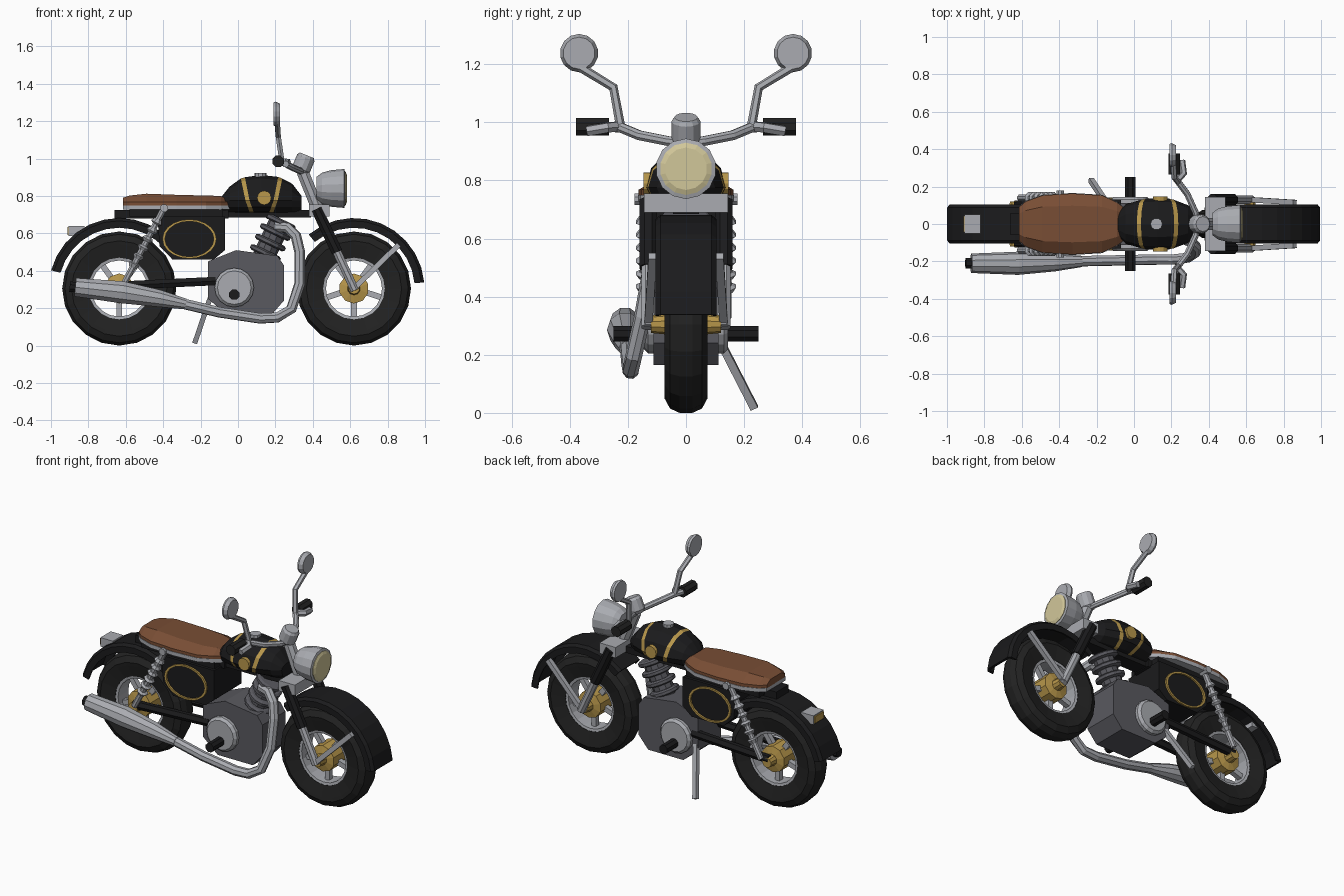
import bpy, bmesh
from math import sin, cos, pi, radians
from mathutils import Vector

if "Cube" in bpy.data.objects:
    bpy.data.objects.remove(bpy.data.objects["Cube"])


def material(name, r, g, b):
    m = bpy.data.materials.new(name)
    m.use_nodes = True
    m.diffuse_color = (r, g, b, 1)
    m.node_tree.nodes["Principled BSDF"].inputs["Base Color"].default_value = (r, g, b, 1)
    return m


RUBBER = material("rubber", .016, .016, .016)
BLACK = material("black paint", .011, .011, .012)
SILVER = material("silver", .40, .41, .44)
STEEL = material("dark steel", .10, .10, .115)
GOLD = material("gold", .48, .31, .07)
LEATHER = material("brown leather", .19, .075, .035)
LENS = material("cream lens", .64, .57, .32)


def loft(name, rings, mat, closed=False, caps=True, second=None, bands=()):
    """Skin equal-sized rings; segments listed in bands take the second material."""
    bm = bmesh.new()
    vs = [[bm.verts.new(p) for p in ring] for ring in rings]
    n, k = len(rings[0]), len(rings)
    for i in range(k if closed else k - 1):
        for j in range(n):
            a, b = vs[i], vs[(i + 1) % k]
            f = bm.faces.new((a[j], a[(j + 1) % n], b[(j + 1) % n], b[j]))
            f.material_index = 1 if i in bands else 0
    if caps and not closed:
        bm.faces.new(vs[0])
        bm.faces.new(vs[-1])
    bmesh.ops.recalc_face_normals(bm, faces=bm.faces[:])
    me = bpy.data.meshes.new(name)
    bm.to_mesh(me)
    bm.free()
    me.materials.append(mat)
    if second:
        me.materials.append(second)
    ob = bpy.data.objects.new(name, me)
    bpy.context.collection.objects.link(ob)
    return ob


def sweep(name, path, radii, mat, n=8):
    """Round tube along a path, one radius or one per point."""
    pts = [Vector(p) for p in path]
    if not isinstance(radii, (list, tuple)):
        radii = [radii] * len(pts)
    rings, side = [], None
    for i, p in enumerate(pts):
        t = (pts[min(i + 1, len(pts) - 1)] - pts[max(i - 1, 0)]).normalized()
        if side is None:
            side = t.cross(Vector((0, 1, 0)) if abs(t.y) < .8 else Vector((1, 0, 0)))
        side = (side - t * side.dot(t)).normalized()
        up = t.cross(side)
        turn = [2 * pi * (j + .5) / n for j in range(n)]
        rings.append([p + (side * cos(a) + up * sin(a)) * radii[i] for a in turn])
    return loft(name, rings, mat)


def lathe(name, origin, axis, profile, mat, n=12):
    """Turned part: profile is (distance along axis, radius)."""
    o, d = Vector(origin), Vector(axis).normalized()
    u = d.cross(Vector((0, 1, 0)) if abs(d.y) < .8 else Vector((1, 0, 0))).normalized()
    v = d.cross(u)
    rings = [[o + d * h + (u * cos(2 * pi * j / n) + v * sin(2 * pi * j / n)) * r
              for j in range(n)] for h, r in profile]
    return loft(name, rings, mat)


def prism(name, outline, y0, y1, mat):
    return loft(name, [[(x, y, z) for x, z in outline] for y in (y0, y1)], mat)


def box(name, x0, x1, y, z0, z1, mat):
    return prism(name, [(x0, z0), (x1, z0), (x1, z1), (x0, z1)], -y, y, mat)


def around(name, cx, cz, section, angles, mat, closed, sx=1, sz=1):
    """Carry a (y, radius) section around a horizontal cross axis."""
    rings = [[(cx + sx * r * cos(a), y, cz + sz * r * sin(a)) for y, r in section]
             for a in angles]
    return loft(name, rings, mat, closed)


def mirrored(half):
    return half + [(-y, r) for y, r in reversed(half)]


def turn(n):
    return [2 * pi * i / n for i in range(n)]


# Wheels and fenders
AXLE = .305
tyre = mirrored([(.055, .165), (.07, .235), (.074, .255), (.055, .29), (.022, .305)])
rim = mirrored([(.05, .15), (.055, .175)])
fender = mirrored([(.095, .325), (.105, .325), (.105, .362), (.088, .377)])
fender += [(-.085, .362), (.085, .362)]
for end, x, a0, a1 in (("front", .62, 5, 130), ("rear", -.635, 40, 165)):
    around(end + "_tyre", x, AXLE, tyre, turn(20), RUBBER, True)
    around(end + "_rim", x, AXLE, rim, turn(20), SILVER, True)
    for i in range(5):
        a = radians(72 * i - 90)
        sweep(end + "_spoke", [(x, 0, AXLE), (x + .16 * cos(a), 0, AXLE + .16 * sin(a))],
              .022, SILVER, 4)
    lathe(end + "_hub", (x, 0, AXLE), (0, 1, 0),
          [(-.12, .03), (-.07, .035), (-.06, .08), (.06, .08), (.07, .035), (.12, .03)], GOLD, 10)
    arc = [radians(a0 + (a1 - a0) * i / 10) for i in range(11)]
    around(end + "_fender", x, AXLE, fender, arc, BLACK, False)

# Parts that repeat on both sides
for s in (-1, 1):
    y = s * .13
    sweep("fork_upper", [(.42, y, .73), (.53, y, .50)], .032, BLACK)
    sweep("fork_lower", [(.525, y, .51), (.625, y, .295)], .025, SILVER)
    sweep("fender_stay", [(.62, y, .305), (.86, s * .115, .54)], .02, SILVER, 4)
    sweep("swing_arm", [(-.64, s * .1, .32), (-.12, s * .1, .345)], .026, BLACK, 6)

    # Shock absorber with spring collars
    top, low = Vector((-.395, s * .14, .735)), Vector((-.61, s * .14, .33))
    sweep("shock_rod", [top, low], .018, SILVER)
    for i in range(6):
        c = top.lerp(low, .15 + .115 * i)
        sweep("shock_spring", [c, c.lerp(low, .05), top.lerp(low, .21 + .115 * i)],
              [.022, .034, .022], SILVER)
    sweep("shock_bolt", [(-.395, s * .12, .735), (-.395, s * .178, .735)], .022, SILVER)

    # Side panel ring
    around("panel_ring", -.26, .57, [(s * .12, .9), (s * .12, 1), (s * .143, 1), (s * .143, .9)],
           turn(20), GOLD, True, .145, .105)

    # Engine cover and foot peg
    lathe("engine_cover", (-.02, s * .10, .31), (0, s, 0), [(0, .105), (.03, .105), (.045, .09)],
          SILVER, 16)
    sweep("foot_peg", [(-.02, s * .12, .272), (-.02, s * .25, .272)], .029, BLACK)

    # Handlebar, grip, lever and mirror
    sweep("handlebar", [(.34, 0, .93), (.33, s * .06, .935), (.285, s * .16, .955),
                        (.24, s * .22, .98), (.215, s * .27, .985), (.215, s * .37, .985)],
          .018, SILVER)
    sweep("grip", [(.215, s * .265, .985), (.215, s * .378, .985)], .033, RUBBER)
    sweep("lever", [(.235, s * .24, .985), (.265, s * .27, .982), (.255, s * .34, .97)], .019,
          SILVER, 6)
    sweep("mirror_stem", [(.235, s * .225, .985), (.215, s * .25, 1.12), (.21, s * .365, 1.19)],
          .016, SILVER, 6)
    lathe("mirror", (.19, s * .368, 1.238), (1, 0, 0), [(0, .062), (.012, .066), (.034, .055)],
          SILVER, 14)

# Steering head and gauge
box("fork_bracket", .38, .49, .145, .69, .755, SILVER)
sweep("steering_column", [(.43, 0, .72), (.345, 0, .93)], .035, SILVER)
lathe("gauge", (.33, 0, .925), (.38, 0, .92), [(0, .035), (.02, .05), (.085, .05), (.1, .04)],
      SILVER)

# Headlight
lathe("headlight_shell", (.42, 0, .84), (1, 0, 0),
      [(0, .062), (.03, .085), (.08, .098), (.148, .104), (.152, .09)], SILVER, 14)
lathe("headlight_lens", (.565, 0, .84), (1, 0, 0), [(0, .09), (.01, .09), (.017, .073)], LENS, 14)

# Tank: x, half width, crown height, lean of the section
tank = [(-.085, .06, .80, 0), (-.045, .105, .85, 0), (.04, .13, .893, -.025),
        (.062, .135, .90, -.025), (.125, .138, .912, 0), (.19, .135, .902, .025),
        (.212, .13, .893, .025), (.29, .1, .865, 0), (.34, .06, .80, 0)]
rings = []
for x, w, crown, lean in tank:
    ring = []
    for j in range(12):
        a = pi * j / 6
        h = sin(a) * ((crown - .775) if sin(a) > 0 else .07)
        ring.append((x + lean * sin(a), w * cos(a), .775 + h))
    rings.append(ring)
loft("fuel_tank", rings, BLACK, second=GOLD, bands=(2, 5))
lathe("tank_badge", (.14, 0, .79), (0, 1, 0), [(-.147, .038), (.147, .038)], GOLD, 12)
lathe("fuel_cap", (.12, 0, .9), (0, 0, 1), [(0, .032), (.022, .032)], SILVER, 10)

# Seat: x, half width, top height
seat = [(-.615, .09, .79), (-.58, .12, .802), (-.49, .153, .812), (-.33, .163, .806),
        (-.17, .153, .802), (-.09, .115, .80), (-.045, .08, .775)]
loft("seat", [[(x, -w, .748), (x, -w, .768), (x, -w * .6, t), (x, w * .6, t), (x, w, .768),
               (x, w, .748)] for x, w, t in seat], LEATHER)
loft("seat_trim", [[(x, -w - .003, .727), (x, -w - .003, .75), (x, w + .003, .75),
                    (x, w + .003, .727)] for x, w, t in seat], SILVER)

# Frame, side panels and tail light
box("seat_frame", -.66, -.05, .06, .68, .725, BLACK)
box("seat_base", -.58, -.08, .115, .69, .73, BLACK)
box("tank_frame", -.08, .39, .045, .685, .725, BLACK)
prism("side_panels", [(-.43, .69), (-.07, .69), (-.07, .51), (-.13, .46), (-.35, .46), (-.42, .53)],
      -.132, .132, BLACK)
box("tail_light", -.905, -.82, .05, .585, .64, SILVER)
box("tail_lens", -.912, -.904, .042, .592, .633, GOLD)

# Engine with finned cylinder
prism("engine_case", [(-.16, .45), (-.01, .51), (.21, .48), (.245, .43), (.245, .24), (.18, .165),
                      (-.06, .165), (-.16, .25)], -.112, .112, STEEL)
axis = Vector((.43, 0, .9))
lathe("cylinder_barrel", (.12, 0, .44), axis, [(0, .06), (.25, .06)], STEEL, 10)
for i in range(4):
    lathe("cooling_fin", Vector((.12, 0, .44)) + axis * (.045 + .062 * i), axis,
          [(0, .075), (.008, .088), (.024, .088), (.032, .075)], STEEL, 12)

# Exhaust and muffler
sweep("exhaust_pipe", [(.2, -.06, .635), (.265, -.08, .63), (.31, -.1, .585), (.33, -.12, .50),
                       (.33, -.15, .33), (.285, -.18, .195), (.21, -.19, .15), (.12, -.19, .145),
                       (-.1, -.195, .178), (-.34, -.2, .235)], .029, SILVER)
sweep("muffler", [(-.28, -.2, .222), (-.42, -.205, .252), (-.62, -.21, .285), (-.87, -.21, .312)],
      [.03, .048, .062, .052], SILVER, 10)
sweep("muffler_tip", [(-.86, -.21, .311), (-.9, -.21, .315)], .03, BLACK)

# Kickstand
sweep("kickstand", [(-.14, .1, .28), (-.23, .235, .017)], .019, SILVER, 4)
